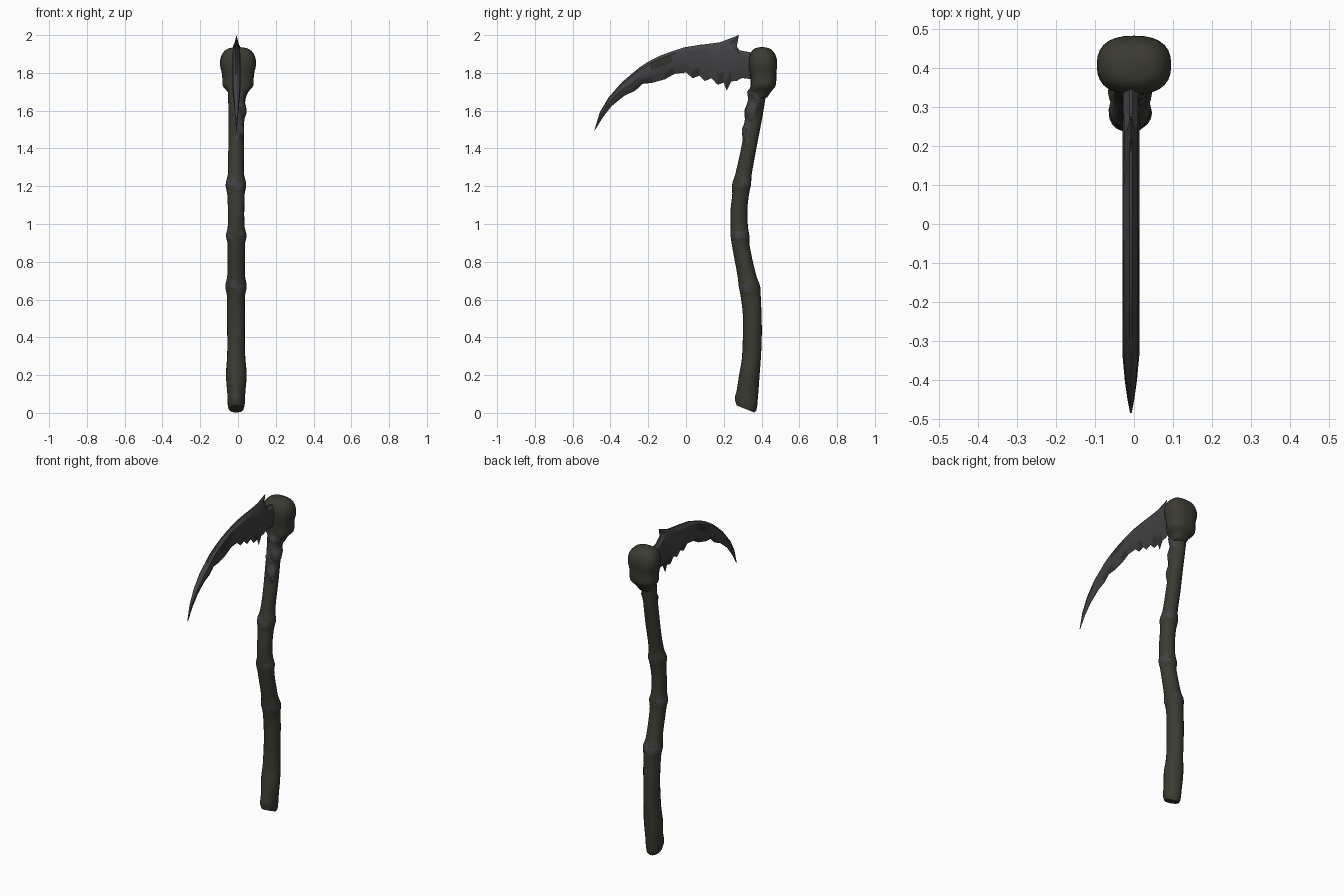
import bpy, bmesh, math, random
from mathutils import Vector

if "Cube" in bpy.data.objects:
    bpy.data.objects.remove(bpy.data.objects["Cube"])
random.seed(4)


def mat(name, rgb):
    m = bpy.data.materials.new(name)
    m.diffuse_color = (*rgb, 1)
    m.use_nodes = True
    m.node_tree.nodes["Principled BSDF"].inputs["Base Color"].default_value = m.diffuse_color
    return m


WOOD = mat("dark_olive_wood", (0.043, 0.043, 0.032))
METAL = mat("dark_steel", (0.054, 0.054, 0.058))
TARNISH = mat("tarnish", (0.033, 0.033, 0.029))


def finish(name, bm, mats, angle):
    bmesh.ops.recalc_face_normals(bm, faces=bm.faces)
    me = bpy.data.meshes.new(name)
    bm.to_mesh(me)
    bm.free()
    ob = bpy.data.objects.new(name, me)
    bpy.context.collection.objects.link(ob)
    for m in mats:
        me.materials.append(m)
    bpy.context.view_layer.objects.active = ob
    ob.select_set(True)
    bpy.ops.object.shade_smooth_by_angle(angle=math.radians(angle))
    ob.select_set(False)
    return ob


def sample(keys, t):
    """Catmull-Rom lookup in a key table whose first column is t."""
    i = max(k for k in range(len(keys) - 1) if keys[k][0] <= t or k == 0)
    a, b = keys[i], keys[i + 1]
    p, q = keys[max(i - 1, 0)], keys[min(i + 2, len(keys) - 1)]
    h = b[0] - a[0]
    u = (t - a[0]) / h
    out = []
    for c in range(1, len(a)):
        m0 = (b[c] - p[c]) / (b[0] - p[0]) * h
        m1 = (q[c] - a[c]) / (q[0] - a[0]) * h
        out.append((2*u**3 - 3*u**2 + 1) * a[c] + (u**3 - 2*u**2 + u) * m0
                   + (3*u**2 - 2*u**3) * b[c] + (u**3 - u**2) * m1)
    return out


def loft(bm, rings):
    vr = [[bm.verts.new(p) for p in r] for r in rings]
    n = len(vr[0])
    for a, b in zip(vr, vr[1:]):
        for i in range(n):
            bm.faces.new((a[i], a[(i + 1) % n], b[(i + 1) % n], b[i]))
    bm.faces.new(vr[0][::-1])
    bm.faces.new(vr[-1])


# Crooked handle: z, centre y, radius x, radius y, end slant
HANDLE = [(0.02, 0.316, 0.038, 0.046, -0.40), (0.045, 0.317, 0.046, 0.057, -0.50),
          (0.10, 0.325, 0.048, 0.056, -0.25), (0.20, 0.335, 0.054, 0.055, 0),
          (0.30, 0.346, 0.048, 0.050, 0), (0.50, 0.351, 0.047, 0.050, 0),
          (0.62, 0.343, 0.048, 0.053, 0), (0.67, 0.337, 0.058, 0.056, 0),
          (0.72, 0.325, 0.048, 0.050, 0), (0.82, 0.303, 0.045, 0.048, 0),
          (0.90, 0.288, 0.047, 0.047, 0), (0.94, 0.285, 0.056, 0.049, 0),
          (0.98, 0.281, 0.046, 0.046, 0), (1.07, 0.279, 0.043, 0.045, 0),
          (1.16, 0.289, 0.046, 0.045, 0), (1.21, 0.294, 0.055, 0.050, 0),
          (1.26, 0.304, 0.044, 0.043, 0), (1.40, 0.333, 0.041, 0.041, 0),
          (1.55, 0.359, 0.041, 0.042, 0), (1.70, 0.381, 0.044, 0.045, 0),
          (1.80, 0.395, 0.050, 0.050, 0)]
BANDS = (0.67, 0.94, 1.21)
SEG = 20


def in_scrap(z, a):
    """Torn plate hugging the front right of the upper handle."""
    left = -1.75 + 0.25 * math.sin(z * 31)
    right = 0.15 + 0.35 * math.sin(z * 23 + 1) - max(0, 1.56 - z) * 5
    return 1.44 < z < 1.72 and left < a < right


bm = bmesh.new()
rings = []
for k in range(90):
    z = 0.02 + k * 0.02
    yc, rx, ry, s = sample(HANDLE, z)
    ring = []
    for i in range(SEG):
        a = 2 * math.pi * i / SEG - math.pi
        g = 1 + 0.02 * math.sin(3 * a + z * 9) + 0.015 * math.sin(2 * a - z * 21)
        if in_scrap(z, a):
            g += 0.22 + 0.12 * math.sin(z * 60)
        y = ry * g * math.sin(a)
        ring.append((-0.01 + rx * g * math.cos(a), yc + y, max(0.0, z + s * y)))
    rings.append(ring)
loft(bm, rings)
for f in bm.faces:
    c = f.calc_center_median()
    a = math.atan2(c.y - sample(HANDLE, min(max(c.z, 0.02), 1.8))[0], c.x + 0.01)
    if in_scrap(c.z, a):
        crack = math.sin(c.z * 47 + a * 4) > 0.75
        f.material_index = 2 if crack else 1
    elif any(abs(c.z - b - 0.01 * math.sin(2 * a)) < 0.021 for b in BANDS):
        f.material_index = 1 if math.sin(a * 2 + c.z * 15) > -0.6 else 0
finish("handle", bm, [WOOD, METAL, TARNISH], 50)

# Knob on top of the handle: z, centre y, radius x, radius y
KNOB = [(1.67, 0.385, 0.040, 0.045), (1.70, 0.395, 0.055, 0.055), (1.73, 0.408, 0.080, 0.066),
        (1.77, 0.410, 0.083, 0.068), (1.80, 0.408, 0.086, 0.070), (1.84, 0.408, 0.095, 0.075),
        (1.88, 0.407, 0.092, 0.072), (1.91, 0.405, 0.077, 0.060), (1.93, 0.403, 0.050, 0.038),
        (1.936, 0.402, 0.015, 0.012)]


def sgnpow(v, p):
    return math.copysign(abs(v) ** p, v)


bm = bmesh.new()
rings = []
for k in range(len(KNOB) * 3 - 2):
    i, u = divmod(k, 3)
    z = KNOB[i][0] + (KNOB[i + 1][0] - KNOB[i][0]) * u / 3 if u else KNOB[i][0]
    yc, rx, ry = sample(KNOB, z)
    rings.append([(rx * sgnpow(math.cos(2 * math.pi * j / 28), 0.8),
                   yc + ry * sgnpow(math.sin(2 * math.pi * j / 28), 0.8), z) for j in range(28)])
loft(bm, rings)
finish("knob", bm, [WOOD], 60)

# Curved blade: stations of top y, top z, bottom y, bottom z (ragged lower edge)
BLADE = [(-0.485, 1.497, -0.483, 1.495), (-0.457, 1.59, -0.44, 1.565),
         (-0.41, 1.67, -0.395, 1.623), (-0.34, 1.75, -0.325, 1.68),
         (-0.29, 1.793, -0.27, 1.705), (-0.245, 1.83, -0.23, 1.742),
         (-0.19, 1.865, -0.18, 1.747), (-0.14, 1.89, -0.11, 1.767),
         (-0.08, 1.912, -0.06, 1.795), (-0.01, 1.935, 0.0, 1.802),
         (0.04, 1.943, 0.035, 1.772), (0.075, 1.949, 0.07, 1.785),
         (0.105, 1.952, 0.10, 1.757), (0.135, 1.956, 0.135, 1.772),
         (0.165, 1.96, 0.167, 1.737), (0.19, 1.964, 0.20, 1.748),
         (0.21, 1.967, 0.215, 1.706), (0.235, 1.97, 0.24, 1.755),
         (0.262, 1.95, 0.267, 1.757), (0.283, 1.92, 0.295, 1.773),
         (0.36, 1.905, 0.36, 1.765)]
LEVELS = [(0, 0.004), (0.13, 0.018), (0.45, 0.022), (0.75, 0.013), (1, 0.001)]
CX = -0.008
bm = bmesh.new()
rings = []
for n, (ty, tz, by, bz) in enumerate(BLADE):
    t, b = Vector((CX, ty, tz)), Vector((CX, by, bz))
    w = min(1, 0.1 + n * 0.3)
    side = [(t.lerp(b, f), h * w) for f, h in LEVELS]
    rings.append([p + Vector((h, 0, 0)) for p, h in side]
                 + [p - Vector((h, 0, 0)) for p, h in reversed(side)])
loft(bm, rings)
n = 0
for f in bm.faces:
    c = f.calc_center_median()
    col, row = divmod(n, 10)
    n += 1
    if row in (3, 5) and col in (4, 5, 7, 10, 14, 16):
        f.material_index = 1
    elif row in (1, 7) and col in (6, 7):
        f.material_index = 1
finish("blade", bm, [METAL, TARNISH], 25)

# Spike at the heel of the blade
bm = bmesh.new()
tip = bm.verts.new((CX, 0.28, 2.0))
base = [bm.verts.new(p) for p in ((CX, 0.17, 1.958), (CX + 0.014, 0.225, 1.945),
                                  (CX, 0.268, 1.935), (CX - 0.014, 0.225, 1.945))]
for i in range(4):
    bm.faces.new((base[i], base[(i + 1) % 4], tip))
bm.faces.new(base[::-1])
finish("heel_spike", bm, [METAL], 25)
